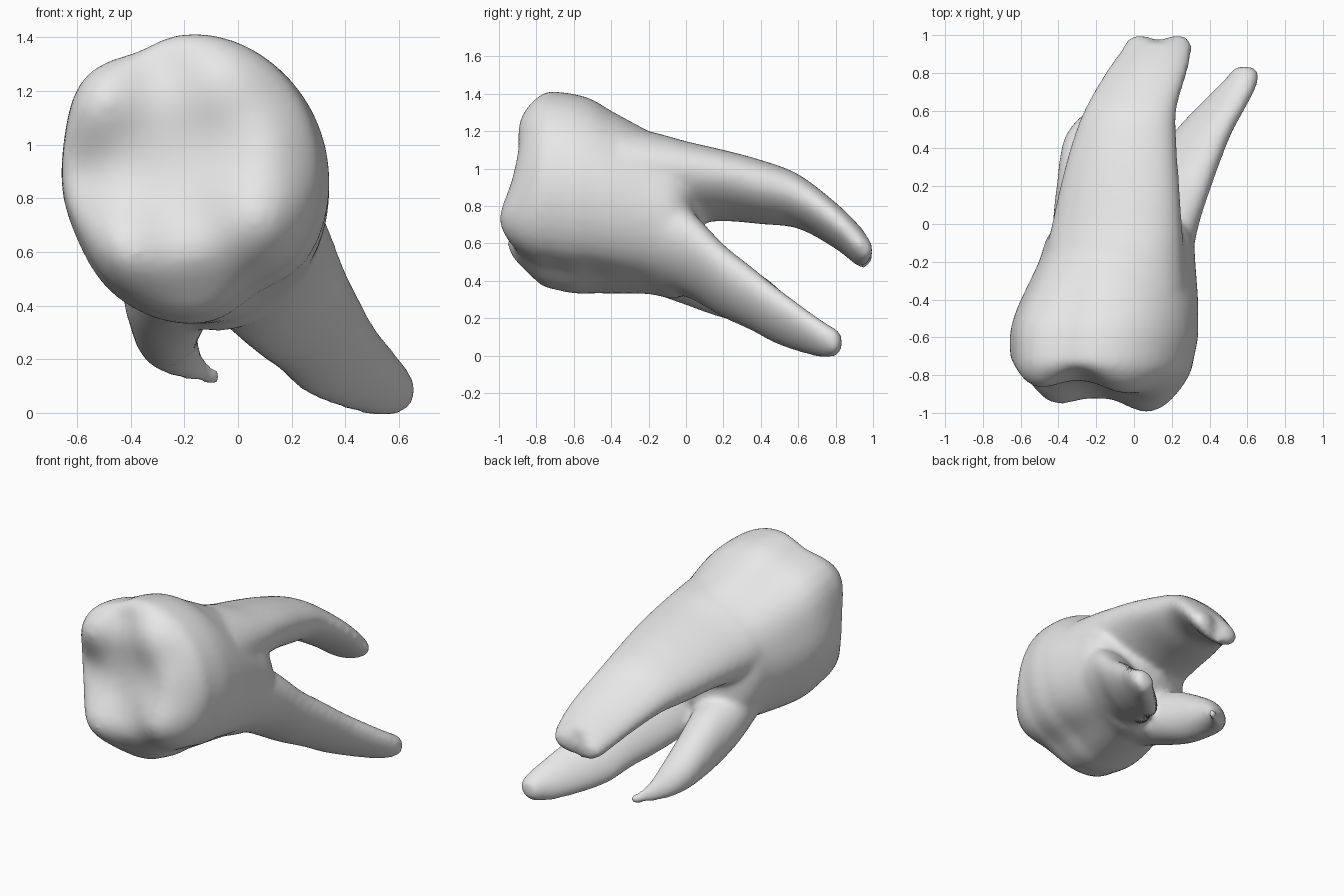
import bpy, bmesh
from math import sin, cos, pi, radians, exp, sqrt
from mathutils import Vector

default_cube = bpy.data.objects.get("Cube")
if default_cube:
    bpy.data.objects.remove(default_cube, do_unlink=True)

SIDES = 48
STEPS = 5

enamel = bpy.data.materials.new("pale_grey_enamel")
enamel.use_nodes = True
colour = (0.8, 0.8, 0.8, 1)
enamel.diffuse_color = colour
enamel.node_tree.nodes["Principled BSDF"].inputs["Base Color"].default_value = colour


def blend(a, b, c, d, t):
    """Smooth curve from b to c through neighbouring values."""
    return 0.5 * (2 * b + (c - a) * t + (2 * a - 5 * b + 4 * c - d) * t * t
                  + (3 * b - a - 3 * c + d) * t ** 3)


def refine(sections):
    """Fill in smooth sections between the given ones."""
    ends = [sections[0]] + sections + [sections[-1]]
    result = []
    for i in range(len(sections) - 1):
        for step in range(STEPS):
            result.append([blend(*values, step / STEPS) for values in zip(*ends[i:i + 4])])
    return result + [sections[-1]]


# Crown outline: swellings and dents as (direction in half turns, amount, width)
OUTLINE = [(0.79, 0.08, 0.3), (0.64, -0.04, 0.2), (1.67, -0.1, 0.3), (1.14, -0.03, 0.3)]


def ring_points(section, shaping=0.0):
    """Tilted ellipse: y, centre x, centre z, half width, half height, tilt in degrees."""
    y, cx, cz, rx, rz, degrees = section
    tilt = radians(degrees)
    points = []
    for i in range(SIDES):
        a = 2 * pi * i / SIDES
        swell = 1 + shaping * sum(n * exp(-((a - d * pi) / w) ** 2) for d, n, w in OUTLINE)
        u, v = rx * swell * cos(a), rz * swell * sin(a)
        points.append(Vector((cx + u * cos(tilt) - v * sin(tilt), y,
                              cz + u * sin(tilt) + v * cos(tilt))))
    return points


def skin(bm, rings):
    """Close a stack of rings into a solid."""
    loops = [[bm.verts.new(p) for p in ring] for ring in rings]
    for low, high in zip(loops, loops[1:]):
        for i in range(SIDES):
            j = (i + 1) % SIDES
            bm.faces.new((low[i], low[j], high[j], high[i]))
    for loop, sign in ((loops[0], -1), (loops[-1], 1)):
        hub = bm.verts.new(sum((v.co for v in loop), Vector()) / SIDES)
        for i in range(SIDES):
            pair = (loop[i], loop[(i + 1) % SIDES])
            bm.faces.new((*(pair if sign > 0 else pair[::-1]), hub))


def root(bm, sections, notch=0.0):
    """Tapered root with a rounded end; notch splits the tip in two lobes."""
    rings = [ring_points(s) for s in refine(sections)]
    tip = rings[-1]
    middle = sum(tip, Vector()) / SIDES
    roundness = min(1.0, sections[-1][4] / 0.05)
    for scale, push in ((0.85, 0.025), (0.55, 0.04), (0.2, 0.045)):
        ring = []
        for i, p in enumerate(tip):
            dip = notch * (1 - abs(scale * cos(2 * pi * i / SIDES))) ** 2
            ring.append(middle.lerp(p, scale) + Vector((0, push * roundness - dip, 0)))
        rings.append(ring)
    skin(bm, rings)


# Chewing surface: cusps, ridges and hollows as (x, z, height, spread)
CUSPS = [(-0.43, 0.58, 0.16, 0.2), (0.08, 0.72, 0.19, 0.24),
         (-0.53, 1.18, 0.08, 0.16), (-0.04, 1.24, 0.09, 0.2),
         (0.12, 1.02, 0.05, 0.15), (-0.18, 0.58, 0.04, 0.12),
         (-0.62, 0.88, -0.07, 0.14), (-0.28, 1.32, -0.04, 0.12)]


def biting_depth(x, z):
    return -0.81 - sum(h * exp(-((x - cx) ** 2 + (z - cz) ** 2) / (s * s))
                       for cx, cz, h, s in CUSPS)


bm = bmesh.new()

# Crown and neck
crown = [(-0.72, -0.17, 0.885, 0.485, 0.53, 0), (-0.6, -0.16, 0.865, 0.50, 0.535, 0),
         (-0.5, -0.15, 0.85, 0.49, 0.52, 0), (-0.4, -0.13, 0.82, 0.47, 0.49, 0),
         (-0.2, -0.09, 0.765, 0.415, 0.437, 0), (-0.08, -0.075, 0.725, 0.39, 0.42, 0),
         (0.0, -0.07, 0.71, 0.33, 0.38, 0), (0.05, -0.07, 0.71, 0.22, 0.25, 0),
         (0.09, -0.07, 0.71, 0.08, 0.09, 0)]
body = [ring_points(s, max(0, min(1, -s[0] * 2))) for s in refine(crown)]
rim = body[0]
centre = sum(rim, Vector()) / SIDES
cap = []
for scale in (0.03, 0.1, 0.2, 0.3, 0.4, 0.5, 0.6, 0.7, 0.78, 0.85, 0.9, 0.94, 0.97, 0.99):
    weight = sqrt(1 - scale ** 7)
    ring = []
    for p in rim:
        q = centre.lerp(p, scale)
        q.y += (biting_depth(q.x, q.z) - q.y) * weight
        ring.append(q)
    cap.append(ring)
skin(bm, cap + body)

# Broad upper root
root(bm, [(-0.35, -0.10, 0.93, 0.39, 0.29, 17), (-0.15, -0.10, 0.93, 0.375, 0.245, 17),
          (0.0, -0.09, 0.925, 0.355, 0.205, 17), (0.2, -0.075, 0.91, 0.325, 0.175, 16),
          (0.4, -0.055, 0.875, 0.29, 0.16, 15), (0.6, -0.02, 0.825, 0.25, 0.138, 13),
          (0.8, 0.065, 0.695, 0.22, 0.12, 10), (0.92, 0.12, 0.59, 0.19, 0.11, 8),
          (0.97, 0.13, 0.555, 0.17, 0.085, 6)], 0.05)

# Long lower root on the left
root(bm, [(-0.25, 0.02, 0.66, 0.3, 0.24, 45), (0.0, 0.105, 0.555, 0.275, 0.2, 45),
          (0.2, 0.215, 0.4, 0.23, 0.155, 45), (0.35, 0.295, 0.305, 0.2, 0.135, 45),
          (0.5, 0.375, 0.205, 0.178, 0.118, 43), (0.7, 0.525, 0.1, 0.125, 0.092, 40),
          (0.79, 0.585, 0.07, 0.085, 0.075, 40)])

# Short hooked root on the right
root(bm, [(-0.25, -0.2, 0.6, 0.22, 0.24, 0), (0.0, -0.25, 0.46, 0.18, 0.19, 0),
          (0.2, -0.265, 0.38, 0.145, 0.18, 0), (0.4, -0.265, 0.3, 0.12, 0.135, 0),
          (0.5, -0.245, 0.25, 0.1, 0.105, 0), (0.58, -0.2, 0.195, 0.07, 0.07, 0),
          (0.64, -0.13, 0.15, 0.042, 0.042, 0), (0.665, -0.09, 0.135, 0.034, 0.034, 0)])

bmesh.ops.recalc_face_normals(bm, faces=bm.faces)
mesh = bpy.data.meshes.new("molar_tooth")
bm.to_mesh(mesh)
bm.free()
mesh.materials.append(enamel)
mesh.shade_smooth()
tooth = bpy.data.objects.new("molar_tooth", mesh)
bpy.context.collection.objects.link(tooth)

# Fuse crown and roots into one soft surface
fuse = tooth.modifiers.new("fuse", "REMESH")
fuse.mode = "VOXEL"
fuse.voxel_size = 0.018
fuse.use_smooth_shade = True
soften = tooth.modifiers.new("soften", "SMOOTH")
soften.factor = 0.5
soften.iterations = 16
